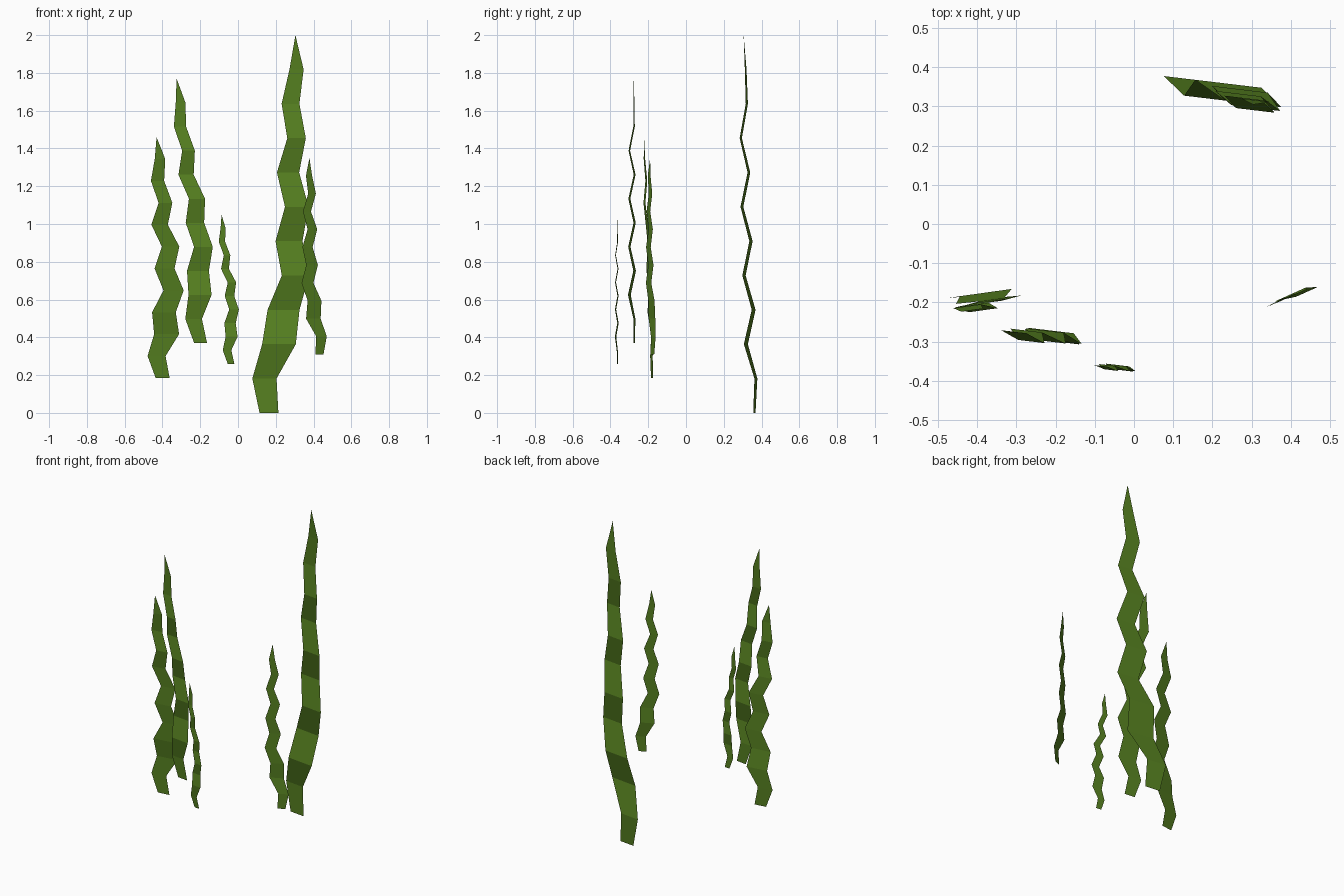
import bpy

green = bpy.data.materials.new("seaweed green")
green.diffuse_color = (0.09, 0.21, 0.014, 1)

# Shared width profile from root to pointed tip
PROFILE = (.56, .72, 1, .95, .81, .8, .7, .66, .55, .53, .42, 0)


def strand(name, z0, z1, width, slope, xs, ys):
    """Flat wavy ribbon: evenly spaced levels, slope = y change per x across the blade."""
    verts, faces = [], []
    n = len(xs) - 1
    for i, (x, y) in enumerate(zip(xs, ys)):
        z = z0 + (z1 - z0) * i / n
        h = width * PROFILE[i] / 2
        if h:
            verts += [(x - h, y - h * slope, z), (x + h, y + h * slope, z)]
        else:
            verts.append((x, y, z))
    for i in range(n - 1):
        a = 2 * i
        faces.append((a, a + 1, a + 3, a + 2))
    faces.append((2 * n - 2, 2 * n - 1, 2 * n))
    mesh = bpy.data.meshes.new(name)
    mesh.from_pydata(verts, [], faces)
    mesh.materials.append(green)
    bpy.context.collection.objects.link(bpy.data.objects.new(name, mesh))


# Tallest strand at the back
strand("tall_back_strand", 0.0, 2.0, .178, -.12,
       (.164, .14, .217, .241, .304, .27, .311, .265, .31, .278, .31, .304),
       (.362, .37, .317, .358, .307, .344, .296, .333, .29, .322, .316, .305))
# Left-hand pair
strand("left_tall_strand", .37, 1.77, .122, -.12,
       (-.198, -.235, -.201, -.212, -.183, -.228, -.217, -.275, -.262, -.307, -.304, -.325),
       (-.275, -.273, -.3, -.272, -.3, -.272, -.3, -.272, -.3, -.275, -.276, -.277))
strand("left_outer_strand", .185, 1.46, .132, .14,
       (-.399, -.431, -.378, -.392, -.341, -.389, -.357, -.415, -.384, -.426, -.413, -.431),
       (-.18, -.183, -.175, -.195, -.19, -.203, -.195, -.207, -.22, -.21, -.22, -.222))
# Small front strand
strand("small_front_strand", .26, 1.05, .063, -.12,
       (-.037, -.058, -.034, -.042, -.021, -.045, -.032, -.069, -.058, -.085, -.079, -.087),
       (-.362, -.364, -.373, -.36, -.373, -.36, -.373, -.36, -.373, -.362, -.364, -.365))
# Right-hand strand, turned the other way
strand("right_strand", .31, 1.35, .077, .45,
       (.431, .442, .399, .405, .368, .392, .368, .394, .365, .392, .376, .378),
       (-.178, -.173, -.18, -.183, -.198, -.186, -.199, -.187, -.199, -.188, -.195, -.19))
